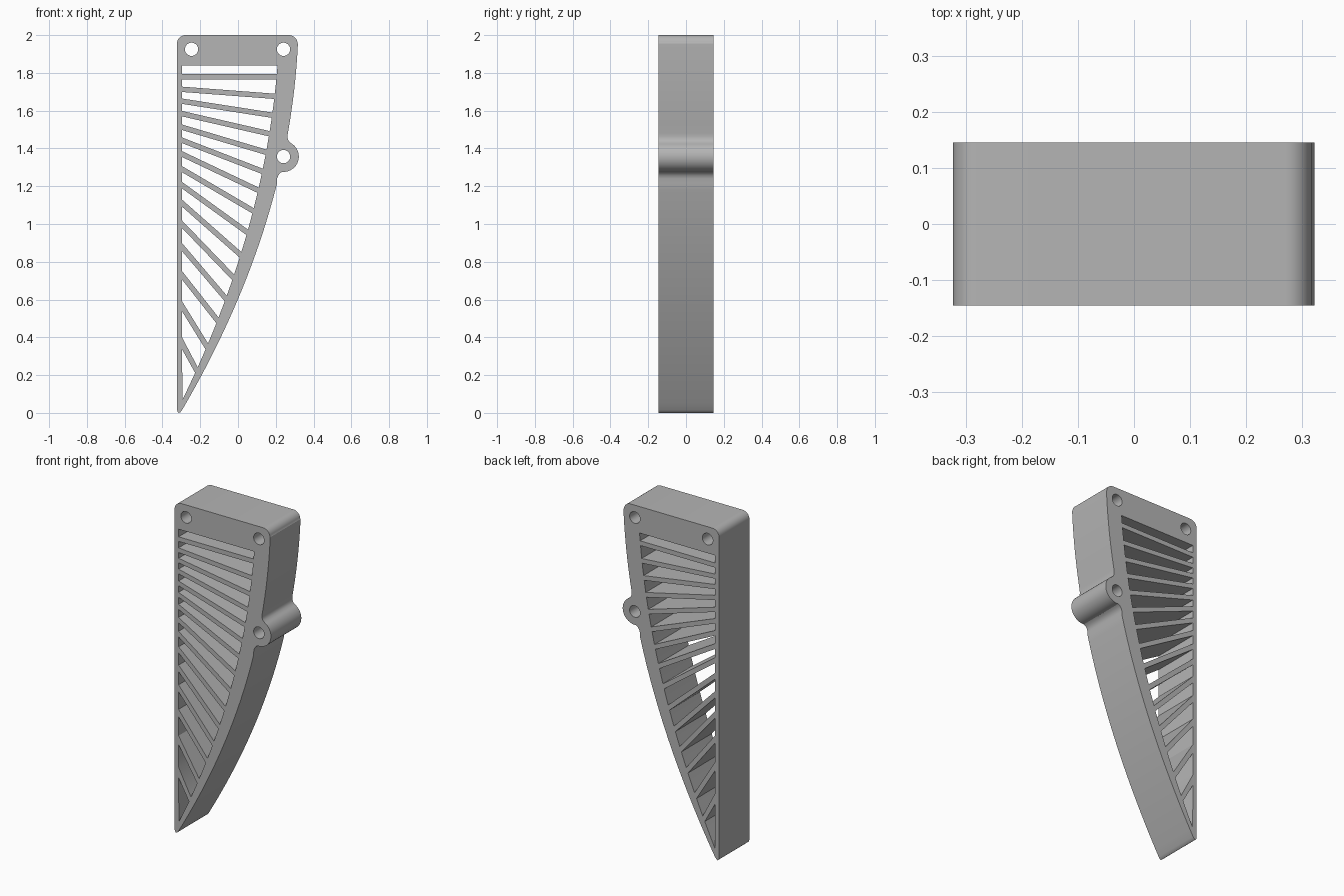
import bpy, bmesh
from math import cos, sin, radians, sqrt

cube = bpy.data.objects.get("Cube")
if cube:
    bpy.data.objects.remove(cube, do_unlink=True)

HALF_DEPTH = 0.145
LEFT, INNER_LEFT = -0.323, -0.296
BAR = 0.028


def outer(z):
    return -0.305 + 0.59 * z - 0.139 * z * z


def inner(z):
    return -0.329 + 0.506 * z - 0.116 * z * z


def arc(cx, cz, r, start, end, steps):
    angles = [radians(start + (end - start) * i / steps) for i in range(steps + 1)]
    return [(cx + r * cos(a), cz + r * sin(a)) for a in angles]


def sweep(func, z0, z1, steps):
    zs = [z0 + (z1 - z0) * i / steps for i in range(steps + 1)]
    return [(func(z), z) for z in zs]


def meet(z, slope):
    """Height where a line from the left wall meets the inner curve."""
    height = z
    for _ in range(40):
        height = z + slope * (inner(height) - INNER_LEFT)
    return height


# Outline: rounded tip, curved edge, screw ear with fillets, rounded top
outline = [(LEFT, 0.02), (-0.32, 0.006), (-0.313, 0), (-0.306, 0.003)]
outline += sweep(outer, 0.015, 1.215, 32)
outline += [(0.207, 1.24), (0.213, 1.257), (0.222, 1.269)]
outline += arc(0.241, 1.357, 0.081, -95, 60, 24)
outline += [(0.27, 1.437), (0.264, 1.448), (0.262, 1.462)]
outline += sweep(outer, 1.48, 1.955, 10)
outline += arc(0.27, 1.955, 0.045, 5, 90, 8)
outline += arc(LEFT + 0.045, 1.955, 0.045, 90, 180, 8)

# Screw holes
loops = [outline]
for cx, cz in ((-0.246, 1.925), (0.241, 1.925), (0.241, 1.357)):
    loops.append(arc(cx, cz, 0.035, 0, 350, 35))

# Slanted bars, as heights at the left wall and at the curved edge
bar_left = [1.78, 1.713, 1.65, 1.584, 1.512, 1.443, 1.37, 1.29,
            1.205, 1.11, 0.998, 0.877, 0.728, 0.564, 0.368]
bar_right = [1.78, 1.676, 1.576, 1.478, 1.38, 1.279, 1.179, 1.07,
             0.956, 0.837, 0.718, 0.606, 0.49, 0.352, 0.22]

# Openings between neighbouring bars
top_left = top_right = 1.84
for zl, zr in zip(bar_left, bar_right):
    slope = (zr - zl) / (inner(zr) - INNER_LEFT)
    half = BAR / 2 * sqrt(1 + slope * slope)
    low_right = meet(zl + half, slope)
    loops.append([(INNER_LEFT, top_left), (INNER_LEFT, zl + half)]
                 + sweep(inner, low_right, top_right, 3))
    top_left, top_right = zl - half, meet(zl - half, slope)
loops.append([(INNER_LEFT, top_left)] + sweep(inner, top_right, 0.07, 4))

# Filled, extruded profile
curve = bpy.data.curves.new("bracket_profile", "CURVE")
curve.dimensions = "2D"
curve.fill_mode = "BOTH"
curve.extrude = HALF_DEPTH
for loop in loops:
    spline = curve.splines.new("POLY")
    spline.points.add(len(loop) - 1)
    for point, (x, z) in zip(spline.points, loop):
        point.co = (x, z, 0, 1)
    spline.use_cyclic_u = True

bracket = bpy.data.objects.new("slatted_bracket", curve)
bpy.context.collection.objects.link(bracket)
bracket.rotation_euler.x = radians(90)
bpy.ops.object.select_all(action="DESELECT")
bracket.select_set(True)
bpy.context.view_layer.objects.active = bracket
bpy.ops.object.convert(target="MESH")
bracket = bpy.context.view_layer.objects.active
bpy.ops.object.transform_apply(location=False, rotation=True, scale=False)

# Weld caps to walls
bm = bmesh.new()
bm.from_mesh(bracket.data)
bmesh.ops.remove_doubles(bm, verts=bm.verts[:], dist=0.0002)
bmesh.ops.recalc_face_normals(bm, faces=bm.faces[:])
bm.to_mesh(bracket.data)
bm.free()

# Grey finish
grey = bpy.data.materials.new("grey")
grey.use_nodes = True
color = (0.46, 0.46, 0.46, 1)
grey.diffuse_color = color
grey.node_tree.nodes["Principled BSDF"].inputs["Base Color"].default_value = color
bracket.data.materials.clear()
bracket.data.materials.append(grey)

bpy.ops.object.shade_smooth_by_angle(angle=radians(30))
